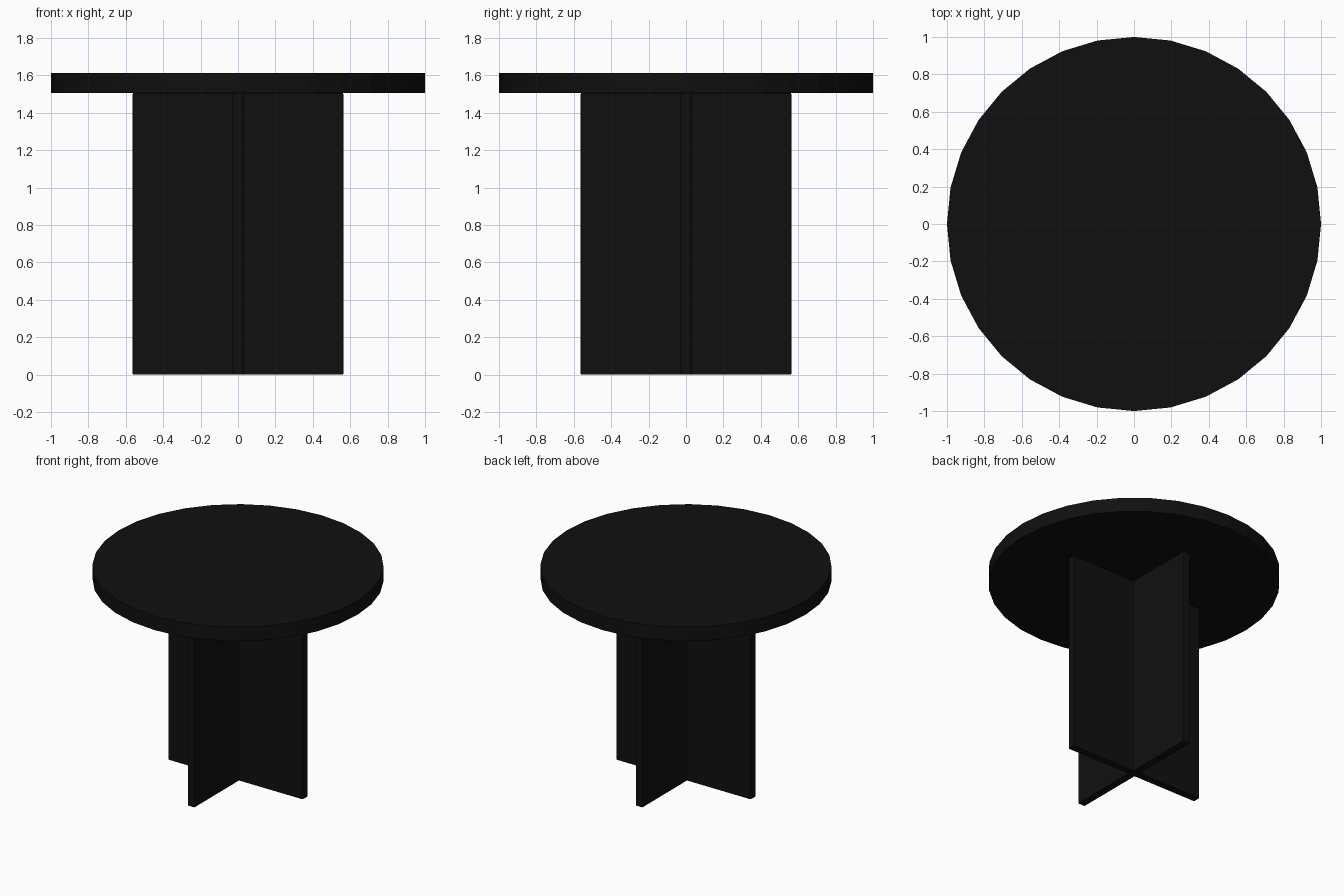
import bpy, bmesh

if "Cube" in bpy.data.objects:
    bpy.data.objects.remove(bpy.data.objects["Cube"])

black = bpy.data.materials.new("black")
black.diffuse_color = (0.005, 0.005, 0.005, 1)
black.use_nodes = True
black.node_tree.nodes["Principled BSDF"].inputs["Base Color"].default_value = black.diffuse_color

HALF, T = 0.563, 0.029          # panel half width, half thickness
TOP_Z, HEIGHT = 1.505, 1.612    # underside and upper face of the top


def soften(obj, width):
    mod = obj.modifiers.new("edge_softening", 'BEVEL')
    mod.width = width
    mod.segments = 2
    mod.limit_method = 'ANGLE'
    obj.data.materials.append(black)


# Round table top, 32 flat sides
bpy.ops.mesh.primitive_cylinder_add(vertices=32, radius=1, depth=HEIGHT - TOP_Z,
                                    location=(0, 0, (HEIGHT + TOP_Z) / 2))
top = bpy.context.object
top.name = "table_top"
top.data.materials.append(black)

# Crossed-panel base: plus-shaped outline extruded upward
arm = [(HALF, -T), (HALF, T), (T, T)]
outline = []
for _ in range(4):
    outline += arm
    arm = [(-y, x) for x, y in arm]

bm = bmesh.new()
face = bm.faces.new([bm.verts.new((x, y, 0)) for x, y in outline])
ext = bmesh.ops.extrude_face_region(bm, geom=[face])
bmesh.ops.translate(bm, vec=(0, 0, TOP_Z),
                    verts=[v for v in ext["geom"] if isinstance(v, bmesh.types.BMVert)])
bmesh.ops.recalc_face_normals(bm, faces=bm.faces)
mesh = bpy.data.meshes.new("crossed_base")
bm.to_mesh(mesh)
bm.free()
base = bpy.data.objects.new("crossed_base", mesh)
bpy.context.collection.objects.link(base)
soften(base, 0.004)
